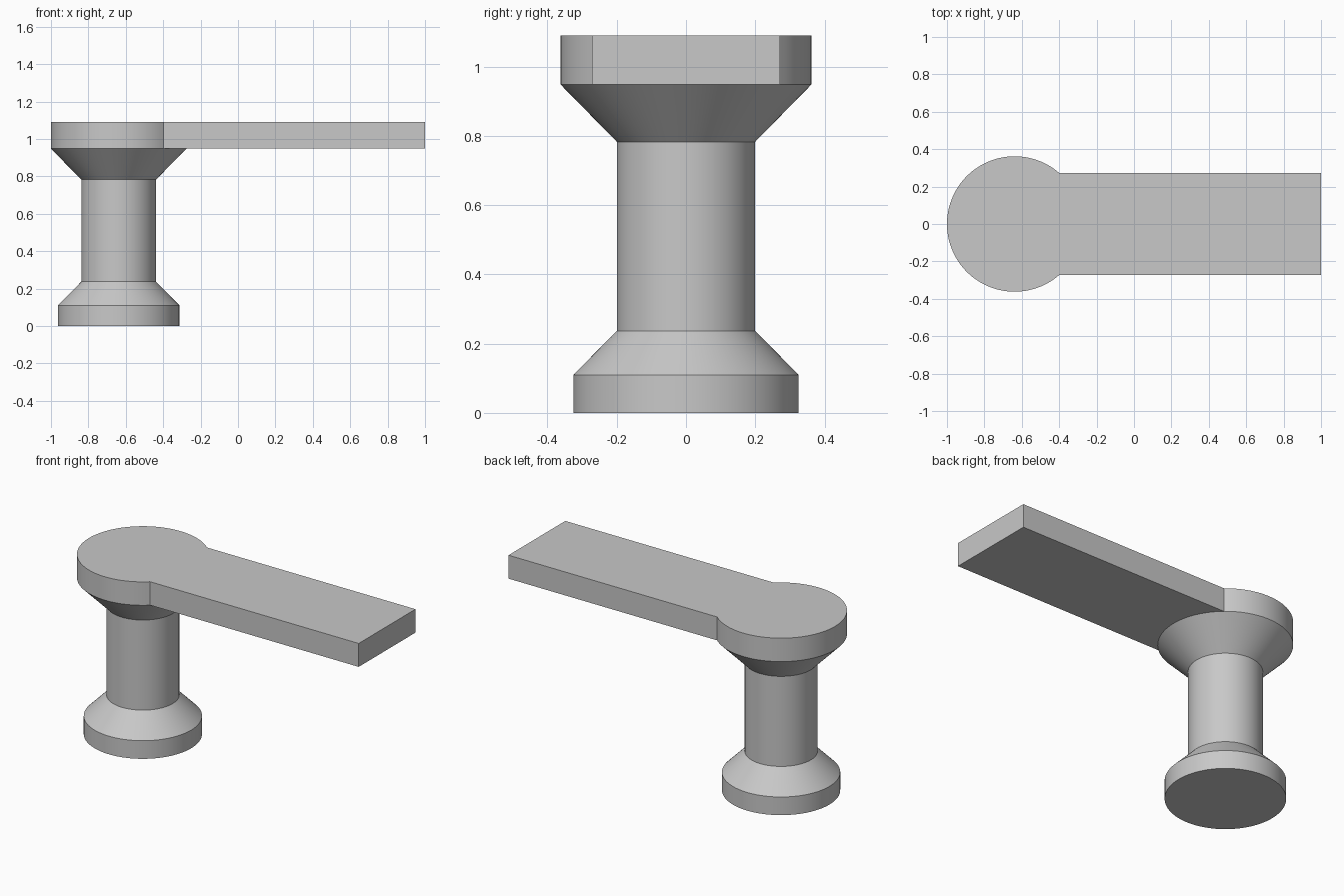
import bpy
import bmesh
from math import asin, sin, cos, pi, radians

cube = bpy.data.objects.get("Cube")
if cube:
    bpy.data.objects.remove(cube, do_unlink=True)

CX = -0.638          # pedestal axis
HEAD_R = 0.362
ARM_HALF = 0.272
HEAD_Z, TOP_Z = 0.948, 1.09

grey = bpy.data.materials.new("plain grey")
grey.use_nodes = True
colour = (0.58, 0.58, 0.58, 1)
grey.diffuse_color = colour
grey.node_tree.nodes["Principled BSDF"].inputs["Base Color"].default_value = colour

# Ring angles, with exact stops where the arm meets the round head
meet = asin(ARM_HALF / HEAD_R)
INNER, OUTER = 24, 72
inner = [-meet + 2 * meet * i / INNER for i in range(INNER + 1)]
outer = [meet + (2 * pi - 2 * meet) * i / OUTER for i in range(OUTER + 1)]


def ring(bm, angles, r, z):
    return [bm.verts.new((CX + r * cos(a), r * sin(a), z)) for a in angles]


def bridge(bm, low, high):
    n = len(low)
    for i in range(n):
        j = (i + 1) % n
        bm.faces.new((low[i], low[j], high[j], high[i]))


def finish(bm, name):
    mesh = bpy.data.meshes.new(name)
    bm.to_mesh(mesh)
    bm.free()
    obj = bpy.data.objects.new(name, mesh)
    mesh.materials.append(grey)
    bpy.context.collection.objects.link(obj)
    bpy.ops.object.select_all(action='DESELECT')
    obj.select_set(True)
    bpy.context.view_layer.objects.active = obj
    bpy.ops.object.shade_smooth_by_angle(angle=radians(25))
    return obj


# Turned pedestal: foot, lower cone, column and flared neck
profile = [(0.325, 0), (0.325, 0.11), (0.2, 0.237),
           (0.2, 0.783), (HEAD_R, HEAD_Z)]
bm = bmesh.new()
rings = [ring(bm, inner[:-1] + outer[:-1], r, z) for r, z in profile]
bm.faces.new(rings[0][::-1])
for low, high in zip(rings, rings[1:]):
    bridge(bm, low, high)
finish(bm, "pedestal")

# Round head and flat arm as one slab, its underside open over the neck
bm = bmesh.new()
outlines = []
for z in (HEAD_Z, TOP_Z):
    corners = [bm.verts.new((1, s * ARM_HALF, z)) for s in (-1, 1)]
    outlines.append(corners + ring(bm, outer, HEAD_R, z))
low, high = outlines
bridge(bm, low, high)
bm.faces.new(high)
neck_edge = ring(bm, inner[1:-1], HEAD_R, HEAD_Z)
bm.faces.new([low[1], low[0], low[-1]] + neck_edge + [low[2]])
finish(bm, "head_and_arm")
